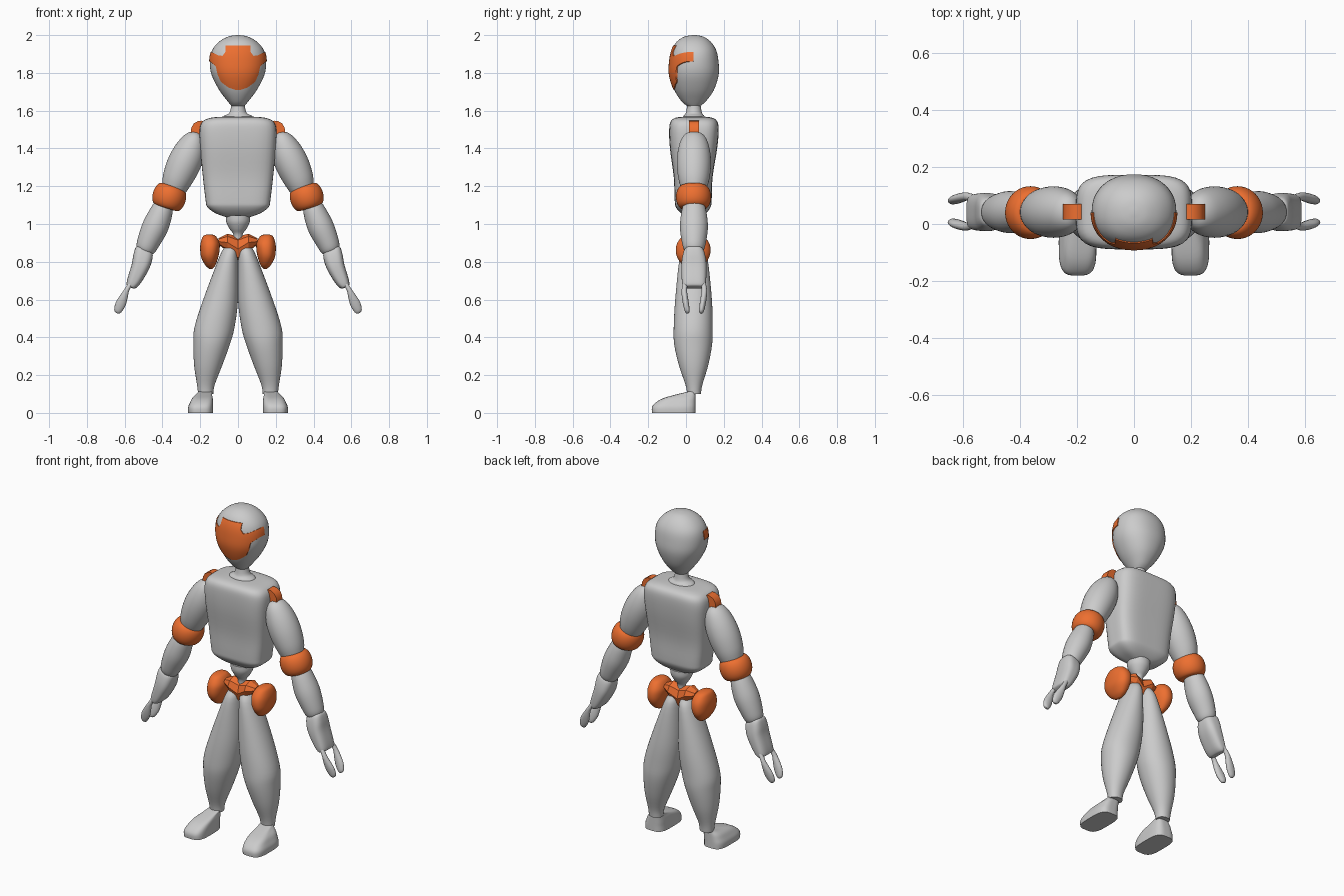
import bpy, bmesh, math
from mathutils import Vector

orange = bpy.data.materials.new("orange")
orange.diffuse_color = (0.85, 0.16, 0.03, 1)


def finish(name, bm, mat=None, mirror=False, angle=40):
    bmesh.ops.recalc_face_normals(bm, faces=bm.faces)
    me = bpy.data.meshes.new(name)
    bm.to_mesh(me)
    bm.free()
    ob = bpy.data.objects.new(name, me)
    bpy.context.collection.objects.link(ob)
    if mat:
        me.materials.append(mat)
    if mirror:
        m = ob.modifiers.new("mirror", 'MIRROR')
        m.use_mirror_merge = False
    smooth(ob, angle)
    return ob


def smooth(ob, angle=40):
    bpy.ops.object.select_all(action='DESELECT')
    ob.select_set(True)
    bpy.context.view_layer.objects.active = ob
    bpy.ops.object.shade_smooth_by_angle(angle=math.radians(angle))


def refine(rows, k):
    """Catmull-Rom interpolation of section rows."""
    rows = [Vector(r) for r in rows]
    out = []
    for i in range(len(rows) - 1):
        p1, p2 = rows[i], rows[i + 1]
        p0 = rows[i - 1] if i else p1
        p3 = rows[i + 2] if i + 2 < len(rows) else p2
        for j in range(k):
            t = j / k
            out.append(0.5 * (2 * p1 + (p2 - p0) * t + (2 * p0 - 5 * p1 + 4 * p2 - p3) * t * t
                              + (3 * p1 - p0 - 3 * p2 + p3) * t ** 3))
    return out + [rows[-1]]


def loft(name, rows, tilt=0, n=2, sides=40, k=4, grow=0, **kw):
    """Loft superellipse sections; row = (x, y, z, half width, half depth)."""
    t = math.radians(tilt)
    u, v = Vector((math.cos(t), 0, math.sin(t))), Vector((0, 1, 0))
    bm = bmesh.new()
    rings = []
    for x, y, z, a, b in refine(rows, k):
        ring = []
        for i in range(sides):
            f = 2 * math.pi * i / sides
            c, s = math.cos(f), math.sin(f)
            d = (abs(c) ** n + abs(s) ** n) ** (-1 / n)
            ring.append(bm.verts.new(Vector((x, y, z)) + u * (a + grow) * c * d + v * (b + grow) * s * d))
        rings.append(ring)
    for r, q in zip(rings, rings[1:]):
        for i in range(sides):
            j = (i + 1) % sides
            bm.faces.new((r[i], r[j], q[j], q[i]))
    bm.faces.new(rings[0])
    bm.faces.new(rings[-1])
    return finish(name, bm, **kw)


def prism(name, outline, y0, y1, **kw):
    """Extrude an x-z outline along y."""
    bm = bmesh.new()
    f = bm.faces.new([bm.verts.new((x, y0, z)) for x, z in outline])
    new = bmesh.ops.extrude_face_region(bm, geom=[f])["geom"]
    bmesh.ops.translate(bm, vec=(0, y1 - y0, 0), verts=[g for g in new if isinstance(g, bmesh.types.BMVert)])
    return finish(name, bm, **kw)


# head
head = [(0, .042, 2.0, .008, .008), (0, .042, 1.992, .052, .05), (0, .041, 1.965, .1, .09),
        (0, .043, 1.92, .137, .117), (0, .043, 1.86, .149, .129), (0, .043, 1.79, .14, .13),
        (0, .043, 1.71, .1, .105), (0, .041, 1.65, .055, .065), (0, .041, 1.625, .034, .035)]
loft("head", head, n=2.2)

# face visor: raised copy of the head shell cut to a mask outline
visor = loft("face_visor", head, n=2.2, grow=.004, mat=orange)
half = [(.065, 1.945), (.067, 1.91), (.082, 1.89), (.105, 1.893), (.145, 1.912), (.17, 1.915),
        (.17, 1.87), (.145, 1.858), (.118, 1.835), (.108, 1.79), (.09, 1.752), (.05, 1.722), (.015, 1.71)]
cutter = prism("visor_cutter", half + [(-x, z) for x, z in reversed(half)], -.3, .04, mat=orange)
cutter.hide_render = True
m = visor.modifiers.new("cut", 'BOOLEAN')
m.operation, m.solver, m.object = 'INTERSECT', 'EXACT', cutter
bpy.context.view_layer.objects.active = visor
bpy.ops.object.modifier_apply(modifier="cut")
bpy.data.objects.remove(cutter)
smooth(visor)

# neck, torso, waist
loft("neck", [(0, .042, 1.555, .085, .06), (0, .042, 1.572, .075, .055), (0, .042, 1.59, .045, .042),
              (0, .042, 1.64, .034, .034)])
loft("torso", [(0, .045, 1.568, .08, .055), (0, .042, 1.563, .14, .095), (0, .042, 1.545, .185, .122),
               (0, .042, 1.50, .203, .131), (0, .04, 1.40, .2, .125), (0, .038, 1.25, .186, .103),
               (0, .038, 1.13, .172, .098), (0, .038, 1.09, .162, .092), (0, .04, 1.055, .115, .065),
               (0, .042, 1.03, .04, .03)], n=4, sides=56)
loft("waist", [(0, .04, 1.045, .064, .064), (0, .04, 1.01, .062, .062), (0, .04, .975, .045, .045),
               (0, .04, .945, .025, .025), (0, .04, .90, .022, .022)])

# pelvis block with pointed ends
loft("pelvis", [(0, .04, .868, .066, .045), (.055, .04, .902, .046, .06), (.102, .04, .907, .018, .03)],
     tilt=90, sides=8, k=1, mat=orange, mirror=True, angle=25)
loft("hip_pod", [(.152, .038, .945, .012, .02), (.151, .038, .935, .034, .055), (.148, .038, .90, .05, .084),
                 (.149, .038, .86, .051, .092), (.15, .038, .82, .044, .083), (.146, .038, .78, .026, .052),
                 (.143, .038, .762, .008, .018)], n=2.3, mat=orange, mirror=True)

# legs and feet
loft("leg", [(.035, .04, .905, .015, .02), (.042, .04, .87, .035, .05), (.053, .04, .81, .052, .075),
             (.092, .04, .60, .092, .097), (.125, .038, .45, .106, .103), (.14, .038, .36, .096, .1),
             (.158, .04, .25, .074, .077), (.17, .042, .15, .047, .045), (.171, .043, .10, .04, .036)],
     n=2.1, mirror=True)
loft("foot", [(.198, -.065, 0, .066, .115), (.198, -.065, .03, .066, .115), (.193, -.055, .055, .061, .105),
              (.188, -.035, .078, .054, .085), (.18, 0, .098, .042, .05), (.174, .03, .112, .036, .02)],
     n=3.6, k=3, mirror=True)

# shoulder strap
prism("shoulder_strap", [(.17, 1.535), (.19, 1.547), (.212, 1.545), (.234, 1.532), (.247, 1.51),
                         (.251, 1.48), (.247, 1.45), (.20, 1.44), (.17, 1.47)], .016, .07,
      mat=orange, mirror=True)

# arms
loft("upper_arm", [(.215, .042, 1.485, .012, .02), (.221, .042, 1.47, .04, .05), (.235, .042, 1.435, .065, .072),
                   (.26, .042, 1.375, .084, .087), (.292, .042, 1.305, .088, .09),
                   (.325, .042, 1.23, .078, .08), (.347, .042, 1.17, .06, .06)], tilt=24, mirror=True)
t = math.radians(17)
band = []
for i in range(17):
    f = math.pi * (i / 16 - .5)
    h, r = .061 * math.sin(f), .055 + .034 * math.cos(f)
    band.append((.364 - h * math.sin(t), .04, 1.143 + h * math.cos(t), r, r + .004))
loft("elbow_band", band, tilt=17, k=1, mat=orange, mirror=True)
loft("forearm", [(.385, .042, 1.12, .045, .05), (.405, .042, 1.065, .06, .066), (.438, .042, .985, .069, .074),
                 (.474, .042, .905, .06, .064), (.492, .042, .86, .048, .05), (.497, .042, .845, .02, .025)],
     tilt=22, mirror=True)

# hands with two fingers
loft("hand", [(.492, .042, .872, .03, .03), (.496, .042, .86, .048, .05), (.505, .042, .82, .052, .062),
              (.519, .042, .77, .047, .067), (.55, .042, .70, .037, .064), (.566, .042, .67, .026, .058),
              (.569, .042, .664, .012, .045)], tilt=22, n=3, mirror=True)
for side, name in ((-1, "front_finger"), (1, "rear_finger")):
    loft(name, [(.565, .044 + side * .046, .69, .012, .014), (.588, .044 + side * .053, .652, .013, .014),
                (.604, .044 + side * .05, .615, .021, .016), (.622, .044 + side * .044, .575, .027, .016),
                (.637, .044 + side * .038, .54, .02, .013), (.641, .044 + side * .036, .528, .008, .006)],
         tilt=24, sides=20, mirror=True)
